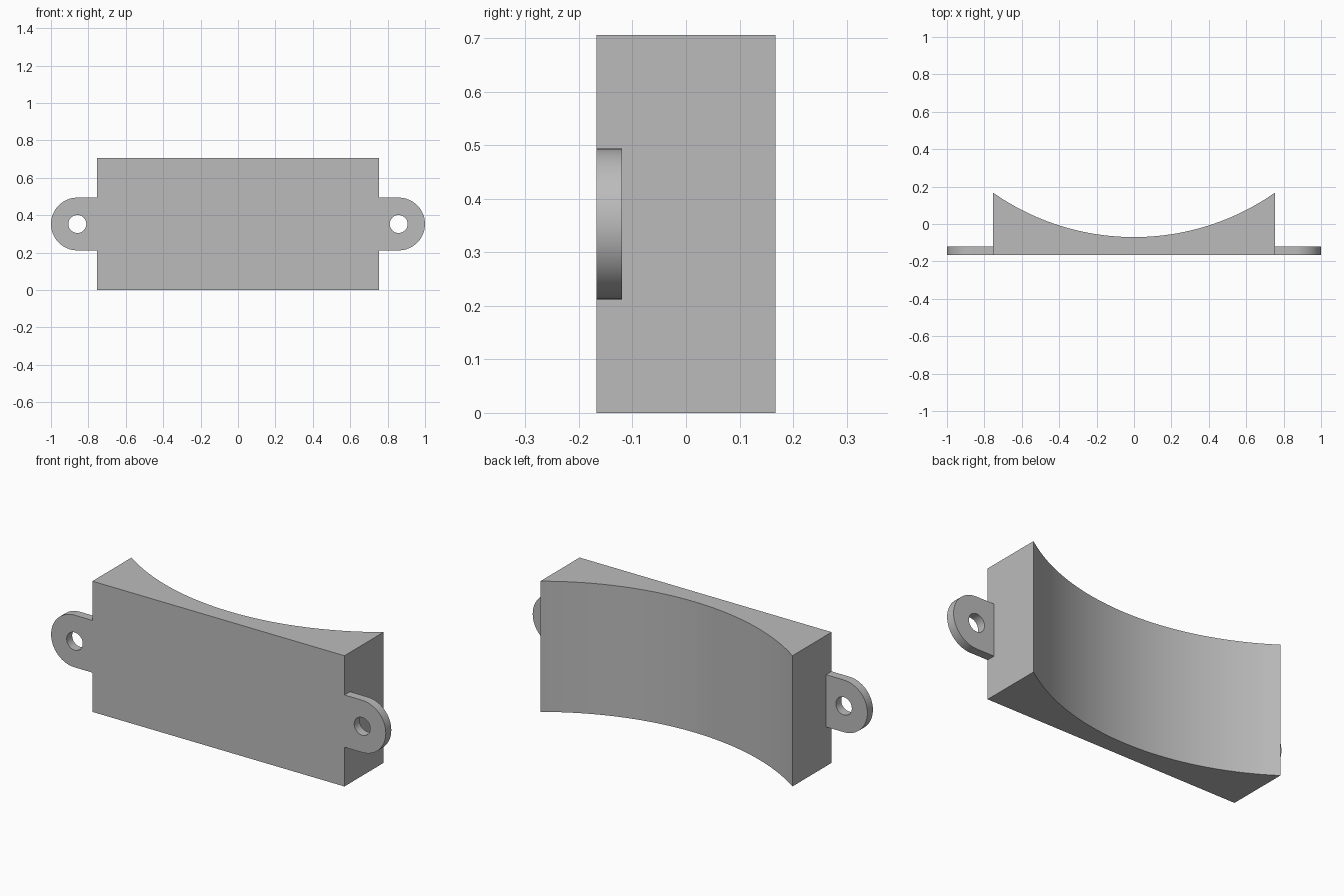
import bpy
import bmesh
from math import cos, sin, asin, pi, radians
from mathutils import Vector

if "Cube" in bpy.data.objects:
    bpy.data.objects.remove(bpy.data.objects["Cube"], do_unlink=True)

HALF_W, HEIGHT, FRONT, BACK = 0.753, 0.706, -0.167, 0.167
SADDLE = -0.07                       # lowest point of the curved back
TAB_X, TAB_Z, TAB_R, HOLE_R, TAB_T = 0.859, HEIGHT / 2, 0.141, 0.048, 0.047

grey = bpy.data.materials.new("plain grey")
grey.use_nodes = True
colour = (0.5, 0.5, 0.5, 1)
grey.diffuse_color = colour
grey.node_tree.nodes["Principled BSDF"].inputs["Base Color"].default_value = colour


def extruded(name, loops, offset):
    """Fill closed loops (outline first, then holes) and extrude them."""
    bm = bmesh.new()
    edges = []
    for loop in loops:
        verts = [bm.verts.new(p) for p in loop]
        edges += [bm.edges.new((a, b)) for a, b in zip(verts, verts[1:] + verts[:1])]
    bmesh.ops.triangle_fill(bm, edges=edges, use_beauty=True)
    result = bmesh.ops.extrude_face_region(bm, geom=bm.faces[:], use_keep_orig=True)
    moved = [v for v in result["geom"] if isinstance(v, bmesh.types.BMVert)]
    bmesh.ops.translate(bm, verts=moved, vec=Vector(offset))
    bmesh.ops.recalc_face_normals(bm, faces=bm.faces[:])
    mesh = bpy.data.meshes.new(name)
    bm.to_mesh(mesh)
    bm.free()
    mesh.materials.append(grey)
    obj = bpy.data.objects.new(name, mesh)
    bpy.context.collection.objects.link(obj)
    bpy.ops.object.select_all(action="DESELECT")
    obj.select_set(True)
    bpy.context.view_layer.objects.active = obj
    bpy.ops.object.shade_smooth_by_angle(angle=radians(30))
    return obj


# Block with a concave cylindrical back
sag = BACK - SADDLE
radius = (HALF_W ** 2 + sag ** 2) / (2 * sag)
span = asin(HALF_W / radius)
steps = 48
angles = [span - 2 * span * i / steps for i in range(steps + 1)]
profile = [(-HALF_W, FRONT, 0), (HALF_W, FRONT, 0)]
profile += [(radius * sin(a), SADDLE + radius * (1 - cos(a)), 0) for a in angles]
extruded("saddle_block", [profile], (0, 0, HEIGHT))

# Rounded mounting tabs with a screw hole
for name, side in (("left_mounting_tab", 1), ("right_mounting_tab", -1)):
    outline = [(side * HALF_W, FRONT, TAB_Z - TAB_R)]
    for i in range(33):
        a = -pi / 2 + pi * i / 32
        outline.append((side * (TAB_X + TAB_R * cos(a)), FRONT, TAB_Z + TAB_R * sin(a)))
    outline.append((side * HALF_W, FRONT, TAB_Z + TAB_R))
    hole = [(side * (TAB_X + HOLE_R * cos(2 * pi * i / 32)), FRONT,
             TAB_Z + HOLE_R * sin(2 * pi * i / 32)) for i in range(32)]
    extruded(name, [outline, hole], (0, TAB_T, 0))
